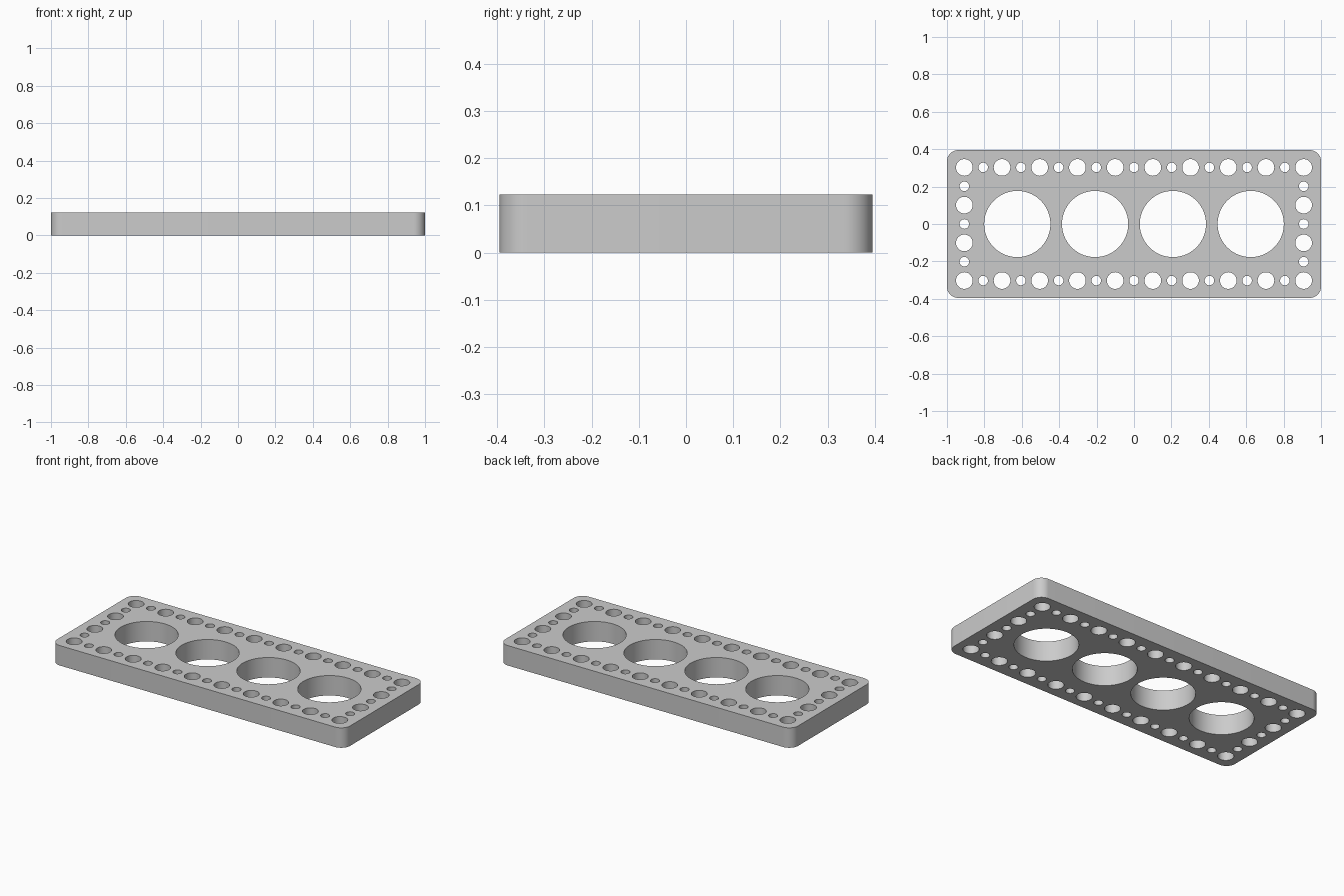
import bpy, bmesh
from math import cos, sin, pi
from mathutils import Vector

if "Cube" in bpy.data.objects:
    bpy.data.objects.remove(bpy.data.objects["Cube"])

HALF_X, HALF_Y, HEIGHT, CORNER = 1.0, 0.395, 0.123, 0.06
PITCH = 0.1008          # spacing between neighbouring rim holes
BIG, MEDIUM, SMALL = 0.177, 0.0445, 0.0255


def arc(cx, cy, radius, start, sweep, steps):
    return [Vector((cx + radius * cos(start + sweep * i / steps),
                    cy + radius * sin(start + sweep * i / steps), 0))
            for i in range(steps + 1)]


def circle(cx, cy, radius, steps):
    return arc(cx, cy, radius, 0, 2 * pi, steps)[:-1]


# Rounded rectangle outline
outline = []
for k, (sx, sy) in enumerate([(1, 1), (-1, 1), (-1, -1), (1, -1)]):
    outline += arc(sx * (HALF_X - CORNER), sy * (HALF_Y - CORNER),
                   CORNER, k * pi / 2, pi / 2, 12)
loops = [outline]

# Four large bores along the middle
for i in range(4):
    loops.append(circle((i - 1.5) * 0.416, 0, BIG, 72))

# Rim holes, alternating medium and small around the border
for i in range(-9, 10):
    for j in range(-3, 4):
        if abs(i) == 9 or abs(j) == 3:
            medium = (i + j) % 2 == 0
            loops.append(circle(i * PITCH, j * PITCH,
                                MEDIUM if medium else SMALL,
                                40 if medium else 28))

# Fill the flat profile and extrude it into a plate
bm = bmesh.new()
edges = []
for points in loops:
    verts = [bm.verts.new(p) for p in points]
    edges += [bm.edges.new((a, b)) for a, b in zip(verts, verts[1:] + verts[:1])]
bmesh.ops.triangle_fill(bm, edges=edges, use_beauty=True, normal=(0, 0, 1))
result = bmesh.ops.extrude_face_region(bm, geom=bm.faces[:], use_keep_orig=True)
top = [g for g in result["geom"] if isinstance(g, bmesh.types.BMVert)]
bmesh.ops.translate(bm, verts=top, vec=(0, 0, HEIGHT))
bmesh.ops.recalc_face_normals(bm, faces=bm.faces[:])
mesh = bpy.data.meshes.new("perforated_plate")
bm.to_mesh(mesh)
bm.free()

plate = bpy.data.objects.new("perforated_plate", mesh)
bpy.context.collection.objects.link(plate)

# Plain grey material
grey = bpy.data.materials.new("light_grey")
grey.use_nodes = True
colour = (0.6, 0.6, 0.6, 1)
grey.diffuse_color = colour
grey.node_tree.nodes["Principled BSDF"].inputs["Base Color"].default_value = colour
mesh.materials.append(grey)

# Smooth curved walls, sharp rims
bpy.ops.object.select_all(action="DESELECT")
plate.select_set(True)
bpy.context.view_layer.objects.active = plate
bpy.ops.object.shade_smooth_by_angle(angle=pi / 6)
